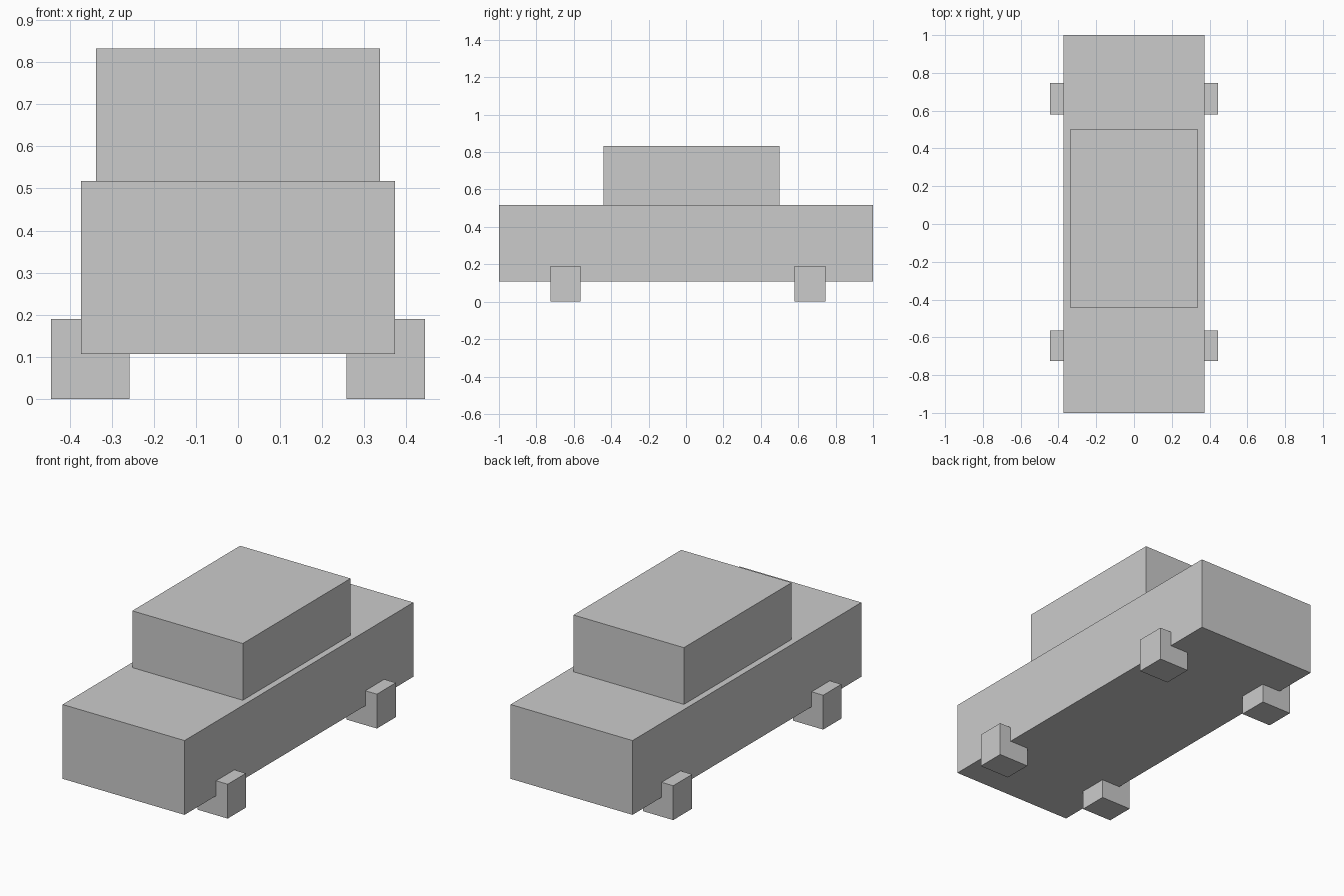
import bpy
import bmesh
from mathutils import Vector

if "Cube" in bpy.data.objects:
    bpy.data.objects.remove(bpy.data.objects["Cube"])


def box(name, lo, hi):
    """Axis-aligned box between two corners."""
    lo, hi = Vector(lo), Vector(hi)
    bm = bmesh.new()
    bmesh.ops.create_cube(bm, size=1)
    bmesh.ops.scale(bm, vec=hi - lo, verts=bm.verts)
    mesh = bpy.data.meshes.new(name)
    bm.to_mesh(mesh)
    bm.free()
    obj = bpy.data.objects.new(name, mesh)
    obj.location = (lo + hi) / 2
    bpy.context.collection.objects.link(obj)
    return obj


# Main body and cabin
box("car_body", (-0.373, -1, 0.107), (0.373, 1, 0.518))
box("cabin", (-0.338, -0.441, 0.518), (0.338, 0.501, 0.832))

# Block wheels, partly sunk into the body
for axle, y0, y1 in (("front", -0.724, -0.565), ("rear", 0.58, 0.746)):
    for side, x in (("left", -0.351), ("right", 0.351)):
        box(f"{axle}_{side}_wheel", (x - 0.093, y0, 0), (x + 0.093, y1, 0.19))
